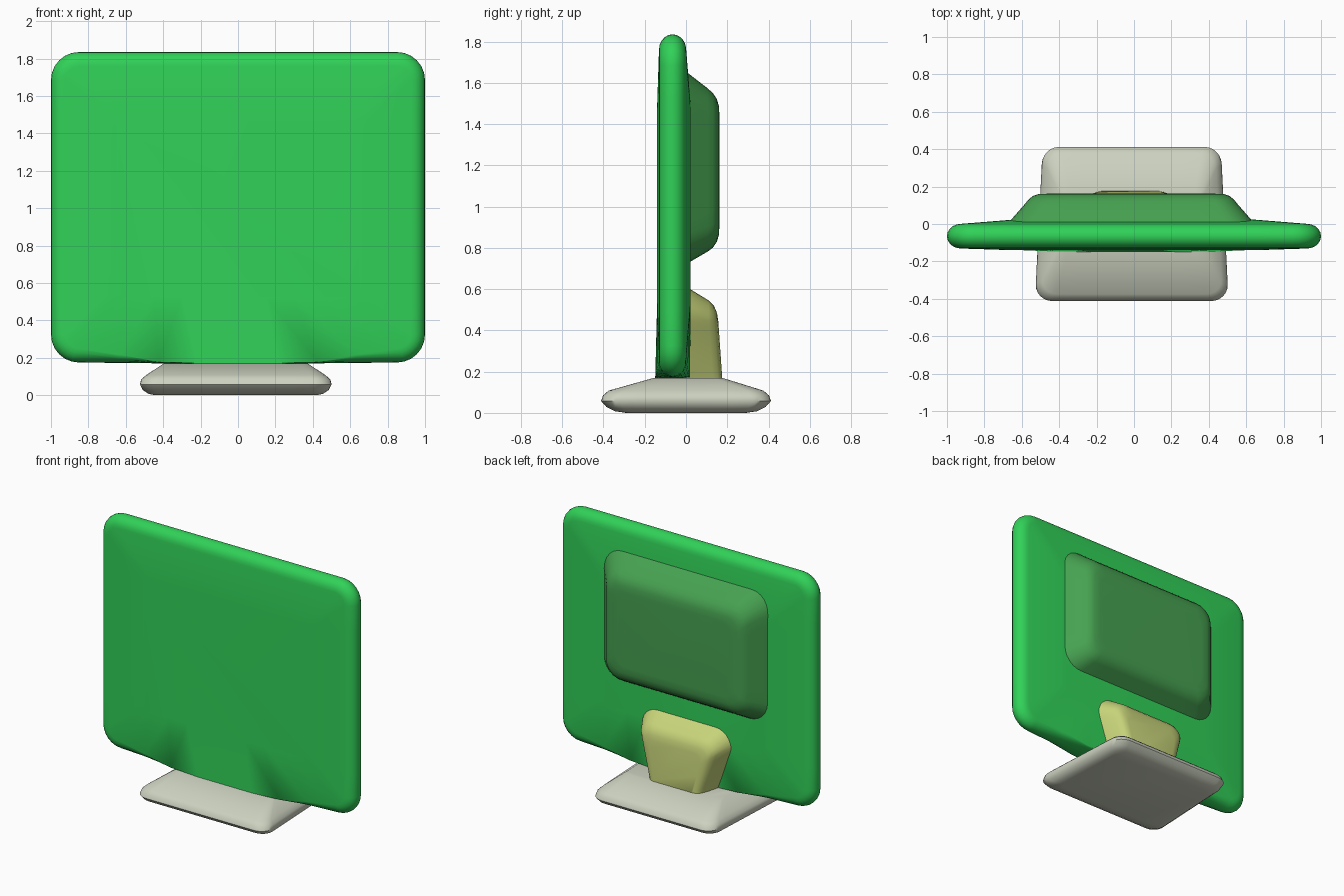
import bpy, bmesh, math

old = bpy.data.objects.get("Cube")
if old:
    bpy.data.objects.remove(old, do_unlink=True)


def material(name, srgb):
    col = [c / 12.92 if c <= 0.04045 else ((c + 0.055) / 1.055) ** 2.4 for c in srgb] + [1]
    m = bpy.data.materials.new(name)
    m.use_nodes = True
    m.diffuse_color = col
    m.node_tree.nodes["Principled BSDF"].inputs["Base Color"].default_value = col
    return m


def rounded_rect(x0, x1, v0, v1, r, arc=7, edge=8):
    """Closed outline with rounded corners and evenly divided straight sides."""
    corners = [(x1 - r, v1 - r, 0), (x0 + r, v1 - r, 90), (x0 + r, v0 + r, 180), (x1 - r, v0 + r, 270)]
    arcs = []
    for cx, cv, start in corners:
        angles = [math.radians(start + 90 * i / (arc - 1)) for i in range(arc)]
        arcs.append([(cx + r * math.cos(a), cv + r * math.sin(a)) for a in angles])
    pts = []
    for i, a in enumerate(arcs):
        b = arcs[(i + 1) % 4][0]
        pts += a
        for k in range(1, edge):
            t = k / edge
            pts.append((a[-1][0] * (1 - t) + b[0] * t, a[-1][1] * (1 - t) + b[1] * t))
    return pts


def loft(name, rings, axis, mat, shape=None, angle=50):
    """Skin rounded rectangles (x0, x1, v0, v1, radius, level) stacked along an axis."""
    bm = bmesh.new()
    loops = []
    for *rect, level in rings:
        loop = []
        for u, v in rounded_rect(*rect):
            co = (u, level, v) if axis == "y" else (u, v, level)
            loop.append(bm.verts.new(shape(*co) if shape else co))
        loops.append(loop)
    n = len(loops[0])
    for a, b in zip(loops, loops[1:]):
        for i in range(n):
            j = (i + 1) % n
            bm.faces.new((a[i], a[j], b[j], b[i]))
    bm.faces.new(loops[0])
    bm.faces.new(loops[-1])
    bmesh.ops.recalc_face_normals(bm, faces=bm.faces[:])
    mesh = bpy.data.meshes.new(name)
    bm.to_mesh(mesh)
    bm.free()
    mesh.materials.append(mat)
    ob = bpy.data.objects.new(name, mesh)
    bpy.context.collection.objects.link(ob)
    bpy.ops.object.select_all(action="DESELECT")
    ob.select_set(True)
    bpy.context.view_layer.objects.active = ob
    bpy.ops.object.shade_smooth_by_angle(angle=math.radians(angle))
    return ob


green = material("bright green", (0.19, 0.82, 0.345))
dark_green = material("dark green", (0.275, 0.63, 0.315))
yellow = material("pale yellow", (0.78, 0.83, 0.475))
grey = material("warm grey", (0.80, 0.82, 0.75))


# Screen slab: pillow profile, rounded rim, squared off along the middle of the bottom
def screen_ring(inset, y):
    return (-1 + inset, 1 - inset, 0.175 + inset, 1.835 - inset, max(0.15 - inset, 0.05), y)


def square_bottom(x, y, z):
    if z < 0.26:
        w = min(max((0.9 - abs(x)) / 0.6, 0), 1)
        w = w * w * (3 - 2 * w)
        z = 0.17 + (z - 0.17) * (1 - w)
        y += 0.018 * w * (y + 0.065) / 0.065
    return x, y, z


screen_rings = [screen_ring(0.35, -0.14)]
for k in range(11):
    a = math.radians(-90 + 18 * k)
    screen_rings.append(screen_ring(0.075 * (1 - math.cos(a)), -0.065 + 0.066 * math.sin(a)))
screen_rings.append(screen_ring(0.35, 0.023))
loft("screen", screen_rings, "y", green, square_bottom)

# Raised housing on the back
loft("back_housing", [
    (-0.67, 0.64, 0.72, 1.65, 0.14, 0.005),
    (-0.655, 0.625, 0.735, 1.635, 0.14, 0.025),
    (-0.585, 0.555, 0.782, 1.573, 0.12, 0.105),
    (-0.565, 0.535, 0.80, 1.55, 0.11, 0.13),
    (-0.54, 0.51, 0.83, 1.52, 0.10, 0.15),
    (-0.51, 0.48, 0.865, 1.485, 0.09, 0.16),
    (-0.46, 0.43, 0.91, 1.44, 0.08, 0.162),
], "y", dark_green)


# Neck: narrows toward the base and leans back a little at the foot
def neck_shape(x, y, z):
    s = 0.70 + 0.30 * min(max((z - 0.17) / 0.3, 0), 1)
    if y > 0.1:
        y += 0.07 * max(0.45 - z, 0)
    return -0.02 + x * s, y, z


loft("neck", [
    (-0.36, 0.36, 0.08, 0.615, 0.12, 0.0),
    (-0.35, 0.35, 0.08, 0.60, 0.12, 0.02),
    (-0.30, 0.30, 0.08, 0.545, 0.10, 0.11),
    (-0.28, 0.28, 0.08, 0.52, 0.09, 0.135),
    (-0.255, 0.255, 0.08, 0.485, 0.08, 0.15),
    (-0.22, 0.22, 0.08, 0.445, 0.07, 0.156),
], "y", yellow, neck_shape)


# Base: flattened foot with sloping top, slightly narrower at the rear
def base_shape(x, y, z):
    return -0.012 + x * (1 - 0.04 * y / 0.4), y, z


loft("base", [
    (-0.42, 0.42, -0.29, 0.29, 0.06, 0.0),
    (-0.455, 0.455, -0.345, 0.345, 0.07, 0.008),
    (-0.482, 0.482, -0.385, 0.385, 0.08, 0.028),
    (-0.497, 0.497, -0.412, 0.412, 0.09, 0.058),
    (-0.490, 0.490, -0.402, 0.402, 0.09, 0.085),
    (-0.465, 0.465, -0.375, 0.375, 0.08, 0.108),
    (-0.38, 0.38, -0.155, 0.175, 0.04, 0.17),
], "z", grey, base_shape)
